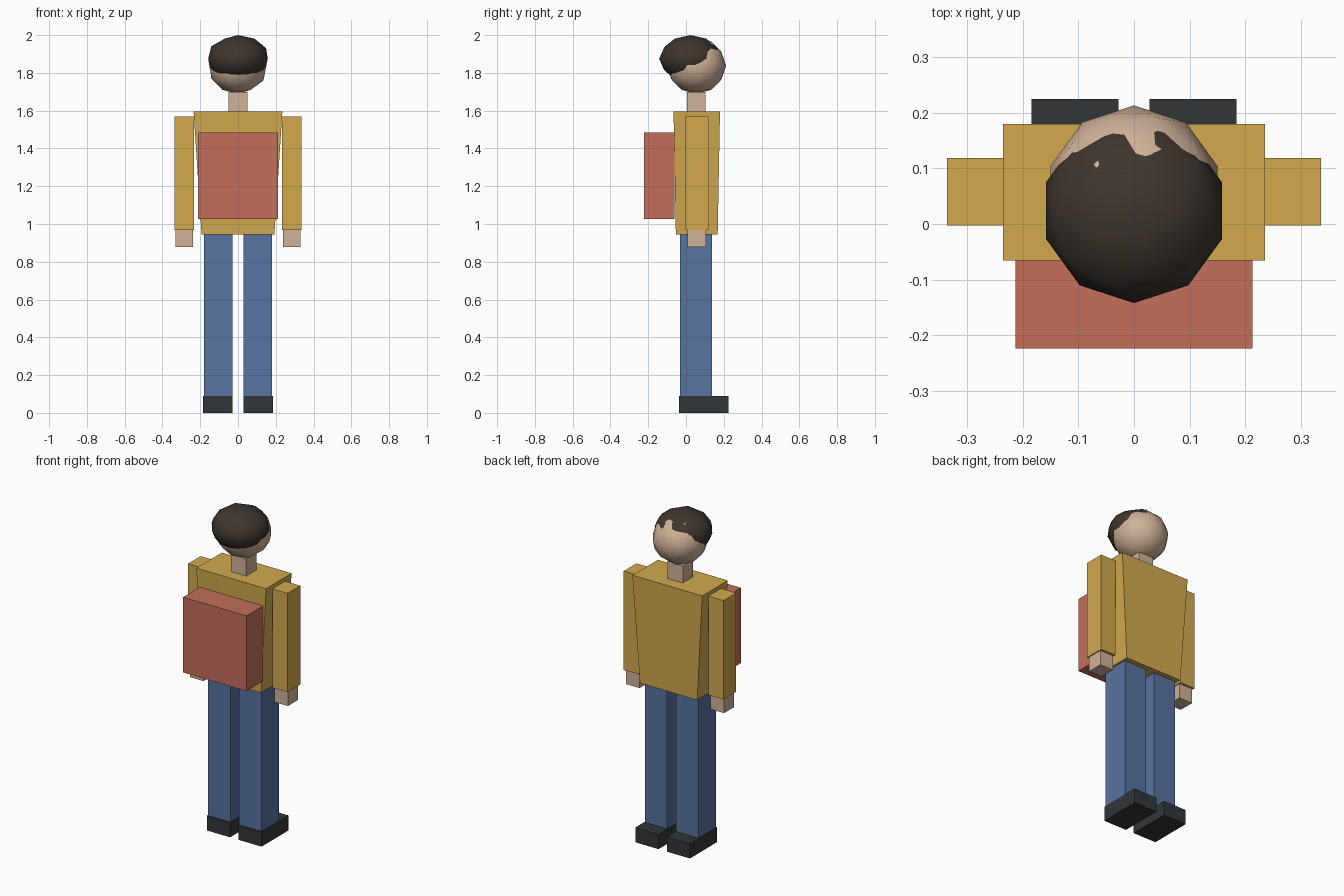
import bpy

if "Cube" in bpy.data.objects:
    bpy.data.objects.remove(bpy.data.objects["Cube"])


def material(name, rgb):
    """Material from 0-255 display colour."""
    m = bpy.data.materials.new(name)
    lin = [((c / 255 + 0.055) / 1.055) ** 2.4 for c in rgb]
    m.diffuse_color = (*lin, 1)
    m.use_nodes = True
    m.node_tree.nodes["Principled BSDF"].inputs["Base Color"].default_value = m.diffuse_color
    return m


SHIRT = material("shirt_yellow", (210, 170, 78))
DENIM = material("trouser_blue", (88, 115, 160))
SHOE = material("shoe_dark", (50, 54, 58))
PACK = material("pack_red", (196, 111, 91))
SKIN = material("skin", (208, 178, 152))
HAIR = material("hair_brown", (62, 53, 46))


def box(name, x, y, z, mat, taper=(1, 1)):
    """Box from min/max ranges; taper scales the bottom face."""
    mid = [(a + b) / 2 for a, b in (x, y, z)]
    half = [(b - a) / 2 for a, b in (x, y, z)]
    bpy.ops.mesh.primitive_cube_add(size=2, location=mid)
    ob = bpy.context.object
    ob.name = name
    for v in ob.data.vertices:
        t = taper if v.co.z < 0 else (1, 1)
        v.co = (v.co.x * half[0] * t[0], v.co.y * half[1] * t[1], v.co.z * half[2])
    ob.data.materials.append(mat)
    return ob


def ball(name, loc, scale, mat):
    """Low-poly smooth-shaded ellipsoid."""
    bpy.ops.mesh.primitive_ico_sphere_add(subdivisions=2, radius=1, location=loc)
    ob = bpy.context.object
    ob.name = name
    ob.scale = scale
    bpy.ops.object.shade_smooth()
    ob.data.materials.append(mat)
    return ob


# Limbs, mirrored left and right
LIMBS = [
    ("shoe", (0.028, 0.184), (-0.036, 0.2245), (0, 0.09), SHOE),
    ("leg", (0.03, 0.181), (-0.031, 0.138), (0.09, 0.945), DENIM),
    ("arm", (0.234, 0.336), (-0.003, 0.119), (0.968, 1.57), SHIRT),
    ("hand", (0.239, 0.33), (0.008, 0.105), (0.878, 0.968), SKIN),
]
for side, s in (("left", -1), ("right", 1)):
    for name, x, y, z, mat in LIMBS:
        box(f"{side}_{name}", sorted((s * x[0], s * x[1])), y, z, mat)

# Torso narrowing to the waist, neck and backpack
box("torso", (-0.235, 0.235), (-0.066, 0.18), (0.945, 1.595), SHIRT, (0.82, 0.9))
box("neck", (-0.051, 0.051), (0.006, 0.104), (1.595, 1.70), SKIN)
box("backpack", (-0.213, 0.213), (-0.2235, -0.062), (1.026, 1.484), PACK)

# Head with a flattened hair cap pushed back and up
ball("head", (0, 0.055, 1.838), (0.158, 0.158, 0.15), SKIN)
ball("hair", (0, 0.024, 1.875), (0.166, 0.166, 0.125), HAIR)
